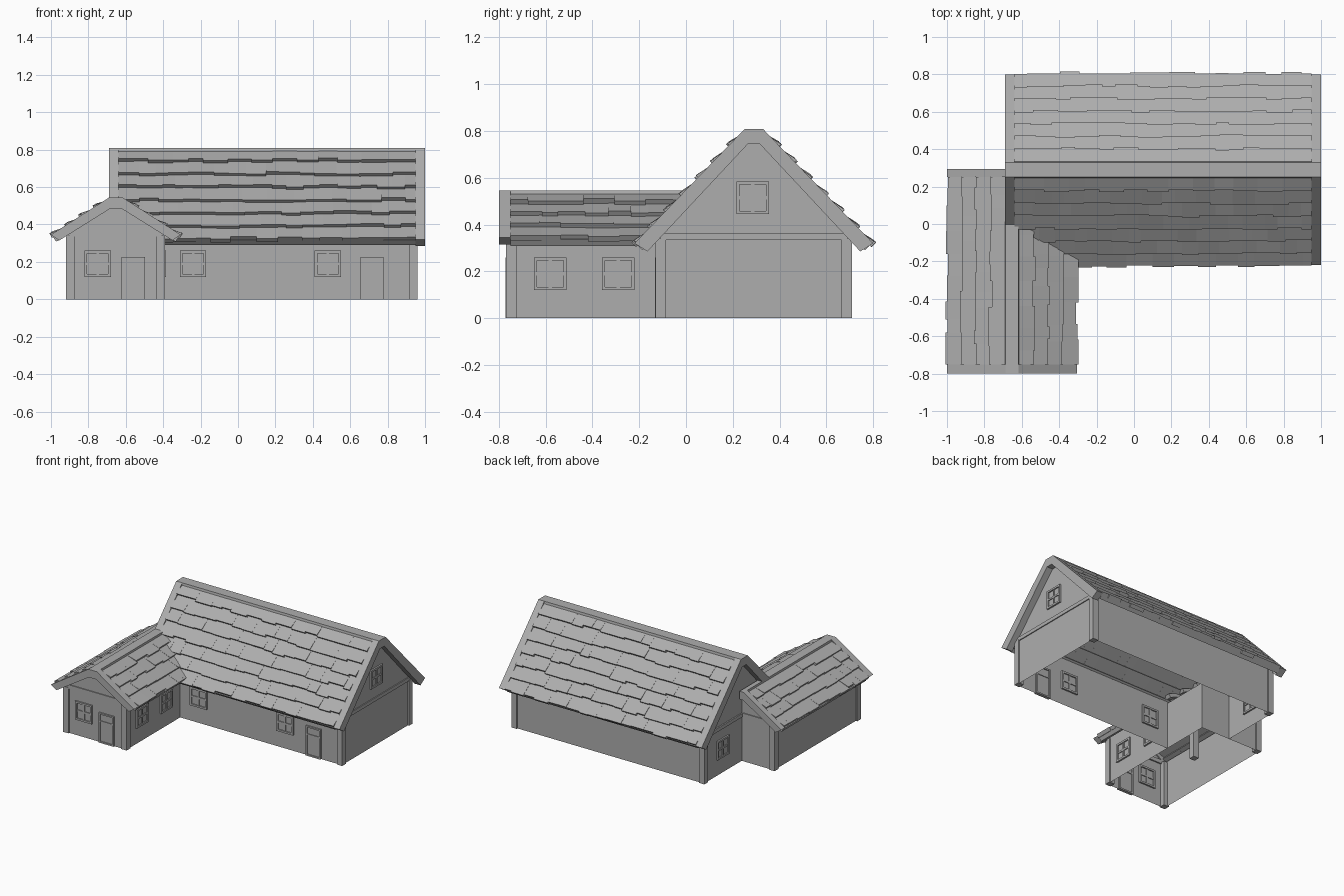
import bpy, bmesh, random
from mathutils import Vector

random.seed(4)
if "Cube" in bpy.data.objects:
    bpy.data.objects.remove(bpy.data.objects["Cube"])

grey = bpy.data.materials.new("plain grey")
grey.use_nodes = True
GREY = (0.42, 0.42, 0.42, 1)
grey.diffuse_color = GREY
grey.node_tree.nodes["Principled BSDF"].inputs["Base Color"].default_value = GREY


def prism(bm, a, b):
    """Solid between two matching outlines; returns its side faces."""
    va = [bm.verts.new(p) for p in a]
    vb = [bm.verts.new(p) for p in b]
    bm.faces.new(va[::-1])
    bm.faces.new(vb)
    n = len(va)
    return [bm.faces.new((va[i], va[(i + 1) % n], vb[(i + 1) % n], vb[i])) for i in range(n)]


def box(bm, lo, hi):
    rect = [(lo[0], lo[1]), (hi[0], lo[1]), (hi[0], hi[1]), (lo[0], hi[1])]
    prism(bm, [(x, y, lo[2]) for x, y in rect], [(x, y, hi[2]) for x, y in rect])


def finish(name, bm, recalc=True):
    if recalc:
        bmesh.ops.recalc_face_normals(bm, faces=bm.faces)
    mesh = bpy.data.meshes.new(name)
    bm.to_mesh(mesh)
    bm.free()
    mesh.materials.append(grey)
    obj = bpy.data.objects.new(name, mesh)
    bpy.context.collection.objects.link(obj)


# Each building has a place function: u along the ridge, s across it
def main_place(u, s, z):
    return Vector((u, 0.29 + s, z))


def wing_place(u, s, z):
    return Vector((-0.653 + s, u, z))


class Roof:
    def __init__(self, name, place, top, eave, under, inner, rows):
        self.name, self.place, self.rows = name, place, rows
        self.top, self.eave, self.under, self.inner = map(Vector, (top, eave, under, inner))
        run = self.eave - self.top
        self.length = run.length
        self.down = run.normalized()
        self.out = Vector((-self.down.y, self.down.x))

    def extrude(self, bm, outline, side, u0, u1):
        prism(bm, *[[self.place(u, side * s, z) for s, z in outline] for u in (u0, u1)])

    def slab(self, bm, side, u0, u1, section):
        pts = [self.top + self.down * v + self.out * n for v, n in section]
        self.extrude(bm, pts, side, u0, u1)

    def barge(self, bm, side, u0, u1):
        self.extrude(bm, [(0, self.top.y), self.top, self.eave, self.under,
                          self.inner, (0, self.inner.y)], side, u0, u1)

    def ridge(self, bm, side, u0, u1):
        edge = self.top + Vector((0.006, -0.03))
        self.extrude(bm, [(0, self.top.y), self.top, edge, (0, edge.y)], side, u0, u1)

    def shingles(self, bm, side, u0, end):
        pitch = self.length / self.rows
        for k in range(self.rows):
            u, stop = u0, end((k + 0.5) / self.rows)
            while u < stop - 0.001:
                nxt = u + random.uniform(0.065, 0.14)
                if nxt > stop - 0.04:
                    nxt = stop
                high = max(0, k * pitch - 0.02)
                low = (k + 1) * pitch + random.uniform(-0.012, 0.008)
                lift = random.uniform(0, 0.005)
                self.slab(bm, side, u, nxt, [(high, -0.035), (low, -0.016),
                                             (low, 0.008 + lift), (high, -0.013)])
                u = nxt

    def eaves(self, bm, side, u0, u1):
        v = self.length
        self.slab(bm, side, u0, u1, [(v - 0.035, -0.05), (v - 0.003, -0.045),
                                     (v - 0.003, -0.012), (v - 0.035, -0.02)])


main = Roof("main", main_place, (0.04, 0.808), (0.51, 0.32), (0.455, 0.285), (0.025, 0.745), 7)
wing = Roof("wing", wing_place, (0.035, 0.545), (0.347, 0.345), (0.302, 0.315), (0.03, 0.485), 4)


# Inner wing slope stops along the valley with the main roof
def valley(t):
    return 0.05 - 0.2 * t


# Roof parts: (roof, side, barge spans, ridge span, shingle start, shingle end)
ROOFS = [
    (main, [(-1, [(-0.69, -0.64), (0.95, 1)], (-0.69, 1), lambda t: 0.95),
            (1, [(-0.69, -0.64), (0.95, 1)], (-0.69, 1), lambda t: 0.95)]),
    (wing, [(-1, [(-0.8, -0.75), (0.25, 0.295)], (-0.8, 0.295), lambda t: 0.25),
            (1, [(-0.8, -0.75)], (-0.8, 0.05), valley)]),
]
for roof, sides in ROOFS:
    barge, ridge, tiles, eaves = [bmesh.new() for _ in range(4)]
    for side, spans, ridge_span, end in sides:
        for span in spans:
            roof.barge(barge, side, *span)
        roof.ridge(ridge, side, *ridge_span)
        start = spans[0][1]
        roof.shingles(tiles, side, start, end)
        roof.eaves(eaves, side, start, end(1))
    finish(roof.name + "_barge_boards", barge)
    finish(roof.name + "_ridge_board", ridge)
    finish(roof.name + "_shingles", tiles)
    finish(roof.name + "_eaves_boards", eaves)


# Walls: open-bottomed gabled shells
def shell(place, u0, u1, half, side_z, apex):
    bm = bmesh.new()
    outline = [(-half, 0), (half, 0), (half, side_z), (0, apex), (-half, side_z)]
    faces = prism(bm, *[[place(u, s, z) for s, z in outline] for u in (u0, u1)])
    bmesh.ops.recalc_face_normals(bm, faces=bm.faces)
    bmesh.ops.delete(bm, geom=[faces[0], faces[2], faces[3]], context='FACES')
    return bm


bm = shell(main_place, -0.64, 0.95, 0.41, 0.365, 0.775)
# Open the main walls where the wing passes through
corner = Vector((-0.4, 0.25, 0.34))
for axis in ((1, 0, 0), (0, 1, 0), (0, 0, 1)):
    bmesh.ops.bisect_plane(bm, geom=bm.verts[:] + bm.edges[:] + bm.faces[:],
                           plane_co=corner, plane_no=axis)
inside = [f for f in bm.faces if all(c < k for c, k in zip(f.calc_center_median(), corner))]
bmesh.ops.delete(bm, geom=inside, context='FACES')
finish("main_walls", bm, False)
finish("wing_walls", shell(wing_place, -0.76, 0.25, 0.255, 0.355, 0.51), False)

# Corner posts
POST = 0.045
bm = bmesh.new()
for x in (-0.65, 0.96 - POST):
    for y in (-0.13, 0.71 - POST):
        box(bm, (x, y, 0), (x + POST, y + POST, 0.34))
finish("main_corner_posts", bm)
bm = bmesh.new()
for x, y in ((-0.92, -0.77), (-0.39 - POST, -0.77), (-0.92, 0.26 - POST)):
    box(bm, (x, y, 0), (x + POST, y + POST, 0.345))
finish("wing_corner_posts", bm)

# Gable tie beams
bm = bmesh.new()
for x in (-0.65, 0.94):
    box(bm, (x, -0.11, 0.335), (x + 0.017, 0.69, 0.362))
finish("main_gable_beams", bm)
bm = bmesh.new()
box(bm, (-0.9, -0.767, 0.335), (-0.41, -0.75, 0.365))
box(bm, (-0.9, 0.24, 0.335), (-0.65, 0.257, 0.365))
finish("wing_gable_beams", bm)


# Openings: bars placed on a wall facing x or y
def bar(bm, facing, wall, a0, a1, z0, z1, depth):
    lo, hi = (wall - depth, a0), (wall + depth, a1)
    if facing == "y":
        lo, hi = lo[::-1], hi[::-1]
    box(bm, (*lo, z0), (*hi, z1))


def frame(bm, facing, wall, a0, a1, z0, z1, w, depth):
    bar(bm, facing, wall, a0, a0 + w, z0, z1, depth)
    bar(bm, facing, wall, a1 - w, a1, z0, z1, depth)
    bar(bm, facing, wall, a0 + w, a1 - w, z1 - w, z1, depth)
    bar(bm, facing, wall, a0 + w, a1 - w, z0, z0 + w, depth)


def window(name, facing, wall, mid, z):
    bm = bmesh.new()
    r, w = 0.07, 0.014
    frame(bm, facing, wall, mid - r, mid + r, z - r, z + r, w, 0.012)
    bar(bm, facing, wall, mid - w / 2, mid + w / 2, z - r + w, z + r - w, 0.009)
    for a, b in ((mid - r + w, mid - w / 2), (mid + w / 2, mid + r - w)):
        bar(bm, facing, wall, a, b, z - w / 2, z + w / 2, 0.009)
    bar(bm, facing, wall, mid - r + w, mid + r - w, z - r + w, z + r - w, 0.003)
    finish(name, bm)


def door(name, wall, mid):
    bm = bmesh.new()
    r, w, top = 0.062, 0.011, 0.225
    frame(bm, "y", wall, mid - r, mid + r, 0, top, w, 0.012)
    bar(bm, "y", wall, mid - r + w, mid + r - w, 0.155, 0.165, 0.009)
    bar(bm, "y", wall, mid - r + w, mid + r - w, w, top - w, 0.004)
    finish(name, bm)


for i, x in enumerate((-0.24, 0.48)):
    window(f"main_front_window_{i + 1}", "y", -0.12, x, 0.19)
for i, y in enumerate((-0.58, -0.29)):
    window(f"wing_side_window_{i + 1}", "x", -0.398, y, 0.19)
window("wing_front_window", "y", -0.76, -0.75, 0.19)
window("gable_window", "x", 0.95, 0.285, 0.515)
window("main_end_window", "x", -0.64, 0.48, 0.19)
door("main_door", -0.12, 0.717)
door("wing_door", -0.76, -0.56)
